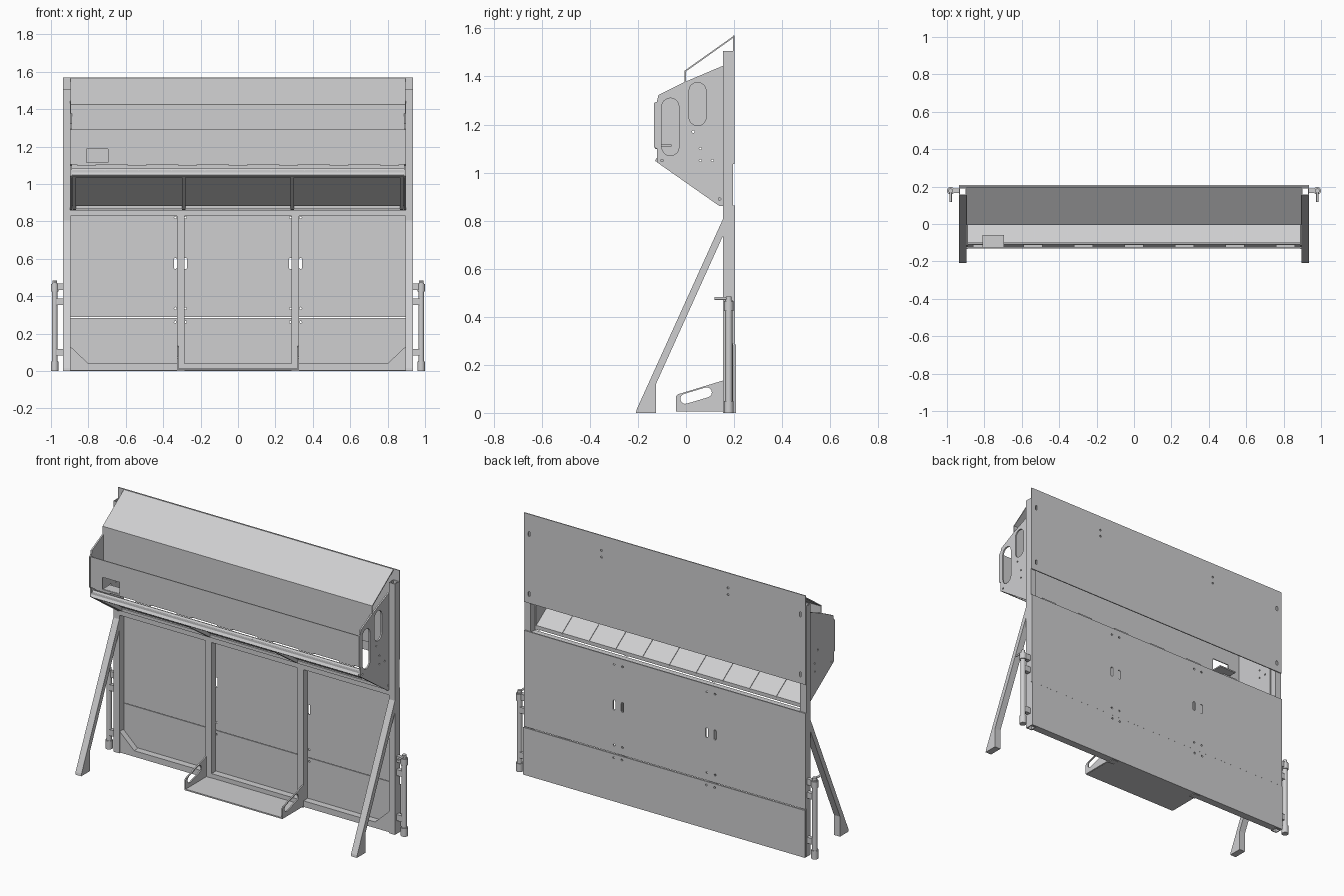
import bpy, bmesh, math
from mathutils import Vector, Matrix

old = bpy.data.objects.get("Cube")
if old:
    bpy.data.objects.remove(old, do_unlink=True)

GREY = bpy.data.materials.new("light grey metal")
GREY.use_nodes = True
GREY.diffuse_color = (0.62, 0.62, 0.63, 1)
for node in GREY.node_tree.nodes:
    if node.type == 'BSDF_PRINCIPLED':
        node.inputs["Base Color"].default_value = (0.62, 0.62, 0.63, 1)
        node.inputs["Roughness"].default_value = 0.6


def make(name, bm):
    bmesh.ops.recalc_face_normals(bm, faces=bm.faces)
    mesh = bpy.data.meshes.new(name)
    bm.to_mesh(mesh)
    bm.free()
    mesh.materials.append(GREY)
    ob = bpy.data.objects.new(name, mesh)
    bpy.context.scene.collection.objects.link(ob)
    return ob


def slab(name, points, direction):
    """Flat polygon pushed along a direction."""
    bm = bmesh.new()
    face = bm.faces.new([bm.verts.new(p) for p in points])
    res = bmesh.ops.extrude_face_region(bm, geom=[face])
    verts = [v for v in res["geom"] if isinstance(v, bmesh.types.BMVert)]
    bmesh.ops.translate(bm, verts=verts, vec=Vector(direction))
    return make(name, bm)


def side(name, yz, x0, x1):
    """Side profile in y and z, spanning x0 to x1."""
    return slab(name, [(x0, y, z) for y, z in yz], (x1 - x0, 0, 0))


def box(name, x, y, z):
    return side(name, [(y[0], z[0]), (y[1], z[0]), (y[1], z[1]), (y[0], z[1])], *x)


def rod(name, start, end, r, sides=20):
    a, b = Vector(start), Vector(end)
    bm = bmesh.new()
    turn = (b - a).to_track_quat('Z', 'Y').to_matrix().to_4x4()
    bmesh.ops.create_cone(bm, cap_ends=True, segments=sides, radius1=r, radius2=r,
                          depth=(b - a).length, matrix=Matrix.Translation((a + b) / 2) @ turn)
    ob = make(name, bm)
    for p in ob.data.polygons:
        p.use_smooth = len(p.vertices) == 4
    for e in ob.data.edges:
        f = [p for p in ob.data.polygons if len(p.vertices) > 4 and set(e.vertices) <= set(p.vertices)]
        e.use_edge_sharp = bool(f)
    return ob


def slot(centre, length, width, axis, tilt=0.0):
    """Rounded slot cutter through x or y; tilt is measured from horizontal."""
    pts = []
    for end in (1, -1):
        for i in range(9):
            a = math.pi * (i / 8 - 0.5)
            u = end * ((length - width) / 2 + width / 2 * math.cos(a))
            v = end * width / 2 * math.sin(a)
            h = u * math.cos(tilt) - v * math.sin(tilt)
            w = u * math.sin(tilt) + v * math.cos(tilt)
            off = (-0.05, h, w) if axis == 'x' else (h, -0.05, w)
            pts.append(Vector(centre) + Vector(off))
    return slab("cutter", pts, (0.1, 0, 0) if axis == 'x' else (0, 0.1, 0))


def cut(ob, cutters):
    for c in cutters:
        c.hide_render = True
        m = ob.modifiers.new("cut", 'BOOLEAN')
        m.operation, m.solver, m.object = 'DIFFERENCE', 'EXACT', c
        bpy.context.view_layer.objects.active = ob
        bpy.ops.object.modifier_apply(modifier=m.name)
        bpy.data.objects.remove(c, do_unlink=True)


def hole(x, y, z, axis, r=0.006):
    return slot((x, y, z), 2 * r + 0.0002, 2 * r, axis)


UP = math.pi / 2

# Rear sheets: lower flap, middle sheet with hand slots, upper sheet
flap = box("lower_rear_flap", (-0.935, 0.935), (0.198, 0.208), (0.0, 0.284))
middle = box("middle_rear_sheet", (-0.935, 0.935), (0.195, 0.203), (0.288, 0.864))
upper = box("upper_rear_sheet", (-0.935, 0.935), (0.196, 0.202), (1.035, 1.57))
cut(flap, [hole(s * x, 0.2, 0.262, 'y') for s in (-1, 1) for x in (0.28, 0.335)])
cut(middle, [slot((s * x, 0.2, 0.575), 0.06, 0.016, 'y', UP) for s in (-1, 1) for x in (0.28, 0.335)]
    + [hole(s * x, 0.2, z, 'y') for s in (-1, 1) for x in (0.28, 0.335) for z in (0.335, 0.82)])
cut(upper, [slot((s * 0.9, 0.2, z), 0.03, 0.012, 'y', UP) for s in (-1, 1) for z in (1.09, 1.45)]
    + [hole(s * 0.42, 0.2, z, 'y') for s in (-1, 1) for z in (1.44, 1.48)])

for s, tag in ((1, "left"), (-1, "right")):
    # Hollow outer post
    xs = sorted((s * 0.895, s * 0.935))
    post = box(tag + "_post", xs, (0.153, 0.195), (0.0, 1.505))
    cut(post, [box("cutter", (xs[0] + 0.005, xs[1] - 0.005), (0.158, 0.19), (-0.1, 1.6))])

    # Sloping support leg with foot
    side(tag + "_support_leg", [(0.153, 0.805), (0.153, 0.735), (-0.125, 0.12),
                                (-0.125, 0.0), (-0.208, 0.0), (-0.205, 0.015)], *xs)

    # Middle post and lower corner gusset
    box(tag + "_middle_post", sorted((s * 0.285, s * 0.325)), (0.155, 0.195), (0.0, 0.83))
    slab(tag + "_corner_gusset", [(s * 0.895, 0.157, 0.04), (s * 0.80, 0.157, 0.04),
                                  (s * 0.895, 0.157, 0.13)], (0, 0.035, 0))

    # Trough end plate
    plate = side(tag + "_end_plate", [(0.155, 1.445), (-0.01, 1.375), (-0.115, 1.322),
                                      (-0.121, 1.295), (-0.133, 1.29), (-0.133, 1.105),
                                      (-0.121, 1.10), (-0.121, 1.043), (0.14, 0.86), (0.155, 0.86)],
                 *sorted((s * 0.888, s * 0.897)))
    cuts = [hole(s * 0.892, y, z, 'x', 0.005) for y, z in
            ((0.03, 1.17), (0.06, 1.10), (0.11, 1.05), (0.06, 1.05), (-0.1, 1.05), (0.14, 0.89))]
    if s > 0:
        cuts += [slot((0.892, -0.065, 1.19), 0.24, 0.072, 'x', UP),
                 slot((0.892, 0.048, 1.285), 0.18, 0.072, 'x', UP)]
    cut(plate, cuts)

    # Step bracket with slanted hand slot
    bracket = side(tag + "_step_bracket", [(0.155, 0.135), (-0.035, 0.077), (-0.042, 0.068),
                                           (-0.042, 0.008), (0.155, 0.008)],
                   *sorted((s * 0.318, s * 0.326)))
    cut(bracket, [slot((s * 0.322, 0.042, 0.072), 0.135, 0.042, 'x', 0.29)])

    # Jack on the outside of the post
    x = s * 0.98
    rod(tag + "_jack_tube", (x, 0.178, 0.012), (x, 0.178, 0.47), 0.015)
    rod(tag + "_jack_foot", (x, 0.178, 0.0), (x, 0.178, 0.05), 0.02)
    rod(tag + "_jack_collar", (x, 0.178, 0.425), (x, 0.178, 0.465), 0.02)
    rod(tag + "_jack_cap", (x, 0.178, 0.46), (x, 0.178, 0.485), 0.012)
    rod(tag + "_jack_handle", (x, 0.118, 0.476), (x, 0.185, 0.476), 0.006, 12)
    for z in (0.10, 0.37, 0.45):
        box(tag + "_jack_arm", sorted((s * 0.933, s * 0.972)), (0.166, 0.19), (z - 0.018, z + 0.018))

# Frame rails
box("bottom_rail", (-0.895, 0.895), (0.157, 0.198), (0.004, 0.04))
box("top_rail", (-0.895, 0.895), (0.155, 0.195), (0.828, 0.858))

# Step tread
box("step_tread", (-0.322, 0.322), (-0.042, 0.157), (0.006, 0.014))

# Hood: sloping roof with a hanging front sheet
side("hood", [(0.2, 1.57), (-0.006, 1.424), (-0.006, 1.2), (-0.001, 1.2),
              (-0.001, 1.42), (0.2, 1.563)], -0.895, 0.895)

# Front trough sheet with a small window
front = box("front_sheet", (-0.888, 0.888), (-0.13, -0.124), (1.105, 1.29))
cut(front, [box("cutter", (-0.81, -0.695), (-0.2, -0.1), (1.115, 1.188))])
box("window_shelf", (-0.81, -0.695), (-0.124, -0.06), (1.108, 1.116))
for i in range(7):
    x = -0.81 + 0.27 * i
    box("front_tab", (x - 0.05, x + 0.05), (-0.128, -0.11), (1.098, 1.106))

# Bright sloping lip at the trough's front edge
side("front_lip", [(-0.13, 1.048), (-0.108, 1.082), (-0.1, 1.08), (-0.12, 1.045)], -0.888, 0.888)

# Sloping floor, its overlay plates and the ribs beneath
side("trough_floor", [(-0.118, 1.072), (0.155, 0.884), (0.155, 0.878), (-0.118, 1.066)], -0.888, 0.888)
step = 1.776 / 10
for i in range(10):
    x = -0.888 + i * step
    side("floor_plate", [(-0.115, 1.074), (0.155, 0.888), (0.155, 0.882), (-0.115, 1.068)],
         x + 0.003, x + step - 0.003)
for x in (-0.876, -0.29, 0.29, 0.876):
    side("floor_rib", [(-0.118, 1.068), (-0.118, 1.043), (0.143, 0.862), (0.155, 0.862), (0.155, 0.88)],
         x - 0.01, x + 0.01)
box("floor_rear_lip", (-0.888, 0.888), (0.135, 0.155), (0.866, 0.884))
side("floor_front_edge", [(-0.121, 1.07), (-0.121, 1.043), (-0.108, 1.034), (-0.108, 1.06)], -0.888, 0.888)
